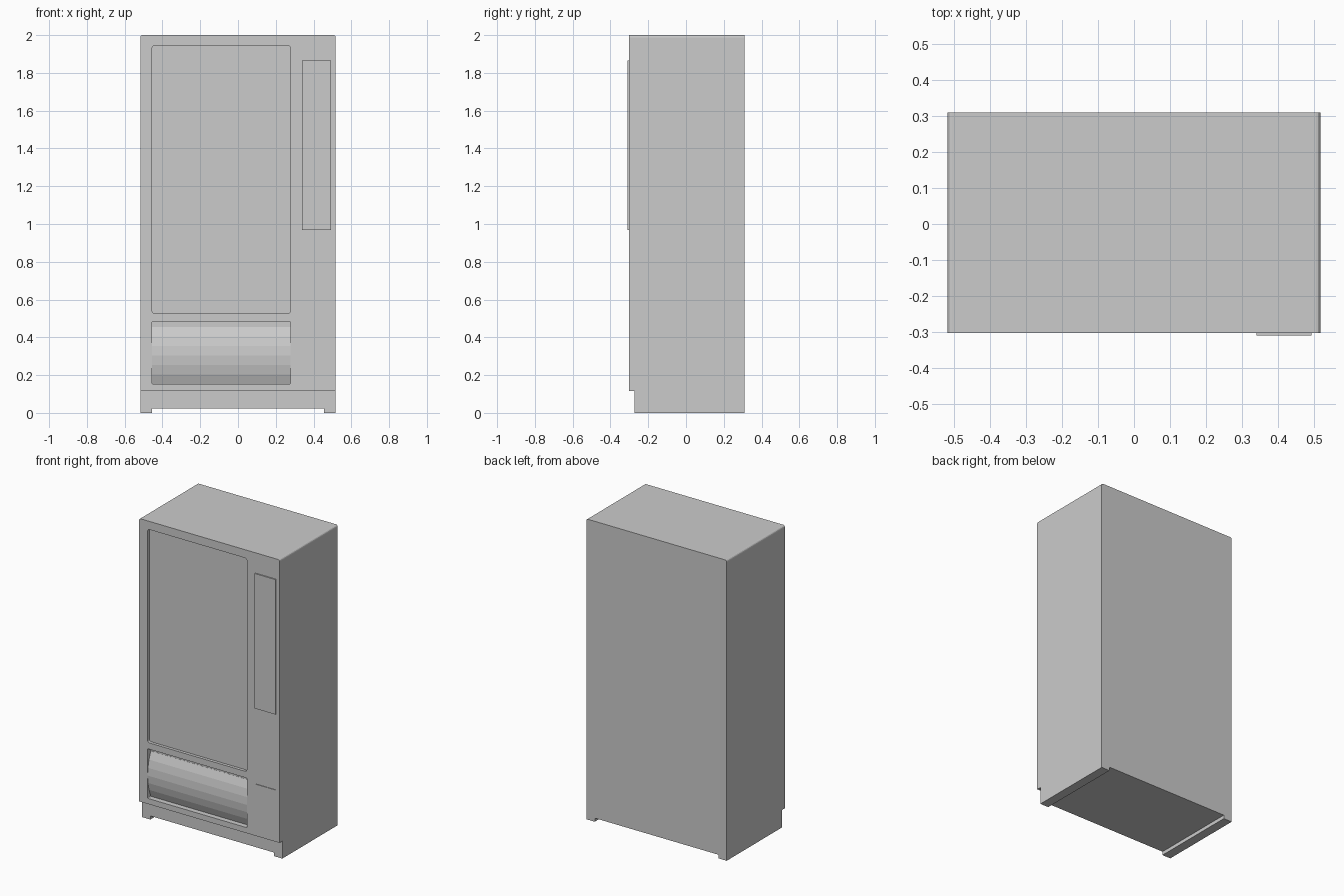
import bpy, bmesh, math

if "Cube" in bpy.data.objects:
    bpy.data.objects.remove(bpy.data.objects["Cube"])

FRONT, BACK, HALF_W = -0.302, 0.31, 0.517


def prism(name, pts, a, b, axis='Y'):
    """Extrude a profile: (x, z) points along Y, or (y, z) points along X."""
    bm = bmesh.new()
    def place(p):
        return (p[0], a, p[1]) if axis == 'Y' else (a, p[0], p[1])
    face = bm.faces.new([bm.verts.new(place(p)) for p in pts])
    ext = bmesh.ops.extrude_face_region(bm, geom=[face])
    move = (0, b - a, 0) if axis == 'Y' else (b - a, 0, 0)
    bmesh.ops.translate(bm, vec=move, verts=[g for g in ext['geom'] if isinstance(g, bmesh.types.BMVert)])
    bmesh.ops.recalc_face_normals(bm, faces=bm.faces)
    me = bpy.data.meshes.new(name)
    bm.to_mesh(me)
    bm.free()
    ob = bpy.data.objects.new(name, me)
    bpy.context.collection.objects.link(ob)
    return ob


def rounded(x0, x1, z0, z1, r_low, r_top, n=3):
    """Rectangle profile with separate lower and upper corner radii."""
    pts = []
    for cx, cz, sx, sz, start, r in ((x1, z0, -1, 1, -90, r_low), (x1, z1, -1, -1, 0, r_top),
                                     (x0, z1, 1, -1, 90, r_top), (x0, z0, 1, 1, 180, r_low)):
        if r == 0:
            pts.append((cx, cz))
            continue
        for i in range(n + 1):
            t = math.radians(start + 90 * i / n)
            pts.append((cx + sx * r + r * math.cos(t), cz + sz * r + r * math.sin(t)))
    return pts


def cut(target, cutter):
    m = target.modifiers.new(cutter.name, 'BOOLEAN')
    m.operation = 'DIFFERENCE'
    m.solver = 'EXACT'
    m.object = cutter
    cutter.hide_render = True
    cutter.hide_set(True)


# Cabinet with slightly rounded upper side edges
cabinet = prism("cabinet", rounded(-HALF_W, HALF_W, 0, 2, 0, 0.012), FRONT, BACK)

# Set-back plinth and the gap between the two runners
cut(cabinet, prism("plinth_cutter", rounded(-0.6, 0.6, -0.1, 0.116, 0, 0), -0.4, -0.272))
cut(cabinet, prism("runner_gap_cutter", rounded(-0.455, 0.455, -0.1, 0.024, 0, 0), -0.5, 0.5))

# Display window recess
cut(cabinet, prism("window_cutter", rounded(-0.455, 0.277, 0.525, 1.945, 0.015, 0.015), -0.4, FRONT + 0.02))

# Delivery opening and shallow coin return
cut(cabinet, prism("delivery_cutter", rounded(-0.455, 0.277, 0.153, 0.483, 0.004, 0.004), -0.4, FRONT + 0.036))
cut(cabinet, prism("coin_return_cutter", rounded(0.343, 0.493, 0.46, 0.608, 0, 0), -0.4, FRONT + 0.004))

# Bulging delivery flap: faceted arc, flush with the front at its middle
z_mid, half_h, sag = 0.304, 0.151, 0.034
radius = (half_h ** 2 + sag ** 2) / (2 * sag)
profile = []
for i in range(7):
    dz = half_h * (1 - i / 3)
    profile.append((FRONT + 0.001 + radius - math.sqrt(radius ** 2 - dz ** 2), z_mid + dz))
profile += [(FRONT + 0.04, z_mid - half_h), (FRONT + 0.04, z_mid + half_h)]
prism("delivery_flap", profile, -0.455, 0.277, 'X')

# Raised control panel
prism("control_panel", rounded(0.34, 0.493, 0.967, 1.865, 0, 0), -0.31, FRONT + 0.005)
